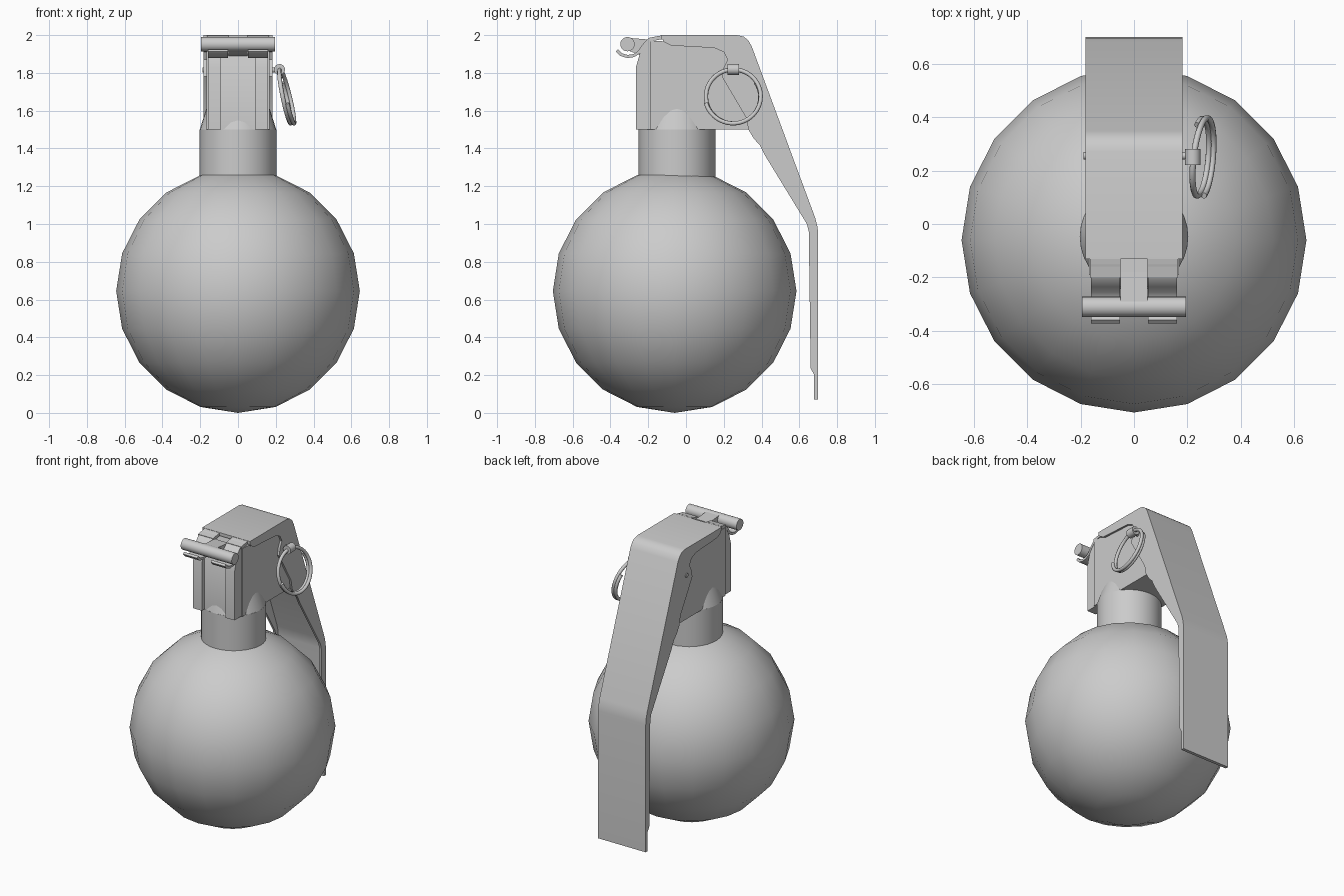
import bpy, bmesh, math
from mathutils import Vector, Matrix

if "Cube" in bpy.data.objects:
    bpy.data.objects.remove(bpy.data.objects["Cube"])


def finish(name, bm, angle=35):
    bmesh.ops.recalc_face_normals(bm, faces=bm.faces)
    me = bpy.data.meshes.new(name)
    bm.to_mesh(me)
    bm.free()
    ob = bpy.data.objects.new(name, me)
    bpy.context.collection.objects.link(ob)
    bpy.ops.object.select_all(action='DESELECT')
    ob.select_set(True)
    bpy.context.view_layer.objects.active = ob
    bpy.ops.object.shade_smooth_by_angle(angle=math.radians(angle))
    return ob


def prism(name, profile, *spans):
    """Extrude a (y, z) outline along x over one or more spans."""
    bm = bmesh.new()
    for x0, x1 in spans:
        a = [bm.verts.new((x0, y, z)) for y, z in profile]
        b = [bm.verts.new((x1, y, z)) for y, z in profile]
        bm.faces.new(a)
        bm.faces.new(b[::-1])
        for i in range(len(a)):
            j = (i + 1) % len(a)
            bm.faces.new((a[i], b[i], b[j], a[j]))
    return finish(name, bm)


def both(x0, x1):
    return (x0, x1), (-x1, -x0)


def sheet(path, t):
    """Closed outline of a bent sheet: the path plus its mitred offset to the right."""
    p = [Vector(q) for q in path]
    inner = []
    for i, q in enumerate(p):
        d0 = (q - p[max(i - 1, 0)]).normalized() if i else (p[1] - q).normalized()
        d1 = (p[i + 1] - q).normalized() if i < len(p) - 1 else d0
        n0, n1 = Vector((d0.y, -d0.x)), Vector((d1.y, -d1.x))
        m = (n0 + n1).normalized()
        inner.append(q + m * t / m.dot(n0))
    return [tuple(q) for q in p] + [tuple(q) for q in reversed(inner)]


def cylinder(name, r0, r1, depth, loc, axis='Z', seg=20):
    bm = bmesh.new()
    rot = {'Z': Matrix(), 'X': Matrix.Rotation(math.pi / 2, 4, 'Y'),
           'Y': Matrix.Rotation(math.pi / 2, 4, 'X')}[axis]
    bmesh.ops.create_cone(bm, cap_ends=True, segments=seg, radius1=r0, radius2=r1,
                          depth=depth, matrix=Matrix.Translation(loc) @ rot)
    return finish(name, bm)


# round body
bm = bmesh.new()
bmesh.ops.create_uvsphere(bm, u_segments=20, v_segments=10, radius=0.645,
                          matrix=Matrix.Translation((0, -0.06, 0.645)))
finish("round_body", bm)

# neck and its tapered fairing into the head
cylinder("neck", 0.203, 0.203, 0.26, (0, -0.048, 1.37), seg=32)
cylinder("neck_fairing", 0.203, 0.15, 0.17, (0, -0.048, 1.583), seg=32)

# fuze head: core with recessed front, side cheeks, narrower front ribs
core_top = [(0.31, 1.95), (-0.19, 1.97)]
prism("head_core", [(-0.235, 1.5), (0.33, 1.5)] + core_top + [(-0.235, 1.9)], (-0.1, 0.1))
prism("head_cheeks", [(-0.19, 1.5), (0.33, 1.5)] + core_top, *both(0.09, 0.168))
prism("head_front_ribs", [(-0.265, 1.5), (-0.18, 1.5), (-0.18, 1.97), (-0.215, 1.96),
                          (-0.245, 1.9), (-0.265, 1.83)], *both(0.09, 0.158))

# hinge arm and hinge pin
prism("hinge_arm", [(-0.18, 1.90), (-0.18, 1.975), (-0.30, 1.985), (-0.31, 1.92),
                    (-0.235, 1.89)], (-0.05, 0.05))
cylinder("hinge_pin", 0.038, 0.038, 0.39, (0, -0.31, 1.952), 'X', 20)

# safety lever: bent outer plate
prism("lever_plate", sheet([(-0.13, 2.0), (0.27, 2.0), (0.305, 1.992), (0.33, 1.972),
                            (0.348, 1.94), (0.685, 1.03), (0.695, 0.99), (0.70, 0.95),
                            (0.70, 0.07)], 0.022), (-0.182, 0.182))
prism("lever_front_plate", sheet([(-0.20, 1.985), (-0.12, 2.0)], 0.02), *both(0.05, 0.165))

# curled lever hooks under the hinge pin
prism("lever_hooks", sheet([(-0.15, 1.995), (-0.20, 1.982), (-0.235, 1.945), (-0.255, 1.915),
                            (-0.28, 1.899), (-0.31, 1.895), (-0.34, 1.904), (-0.36, 1.925)],
                           -0.016), *both(0.052, 0.16))

# folded lever flanges
prism("lever_flanges", [
    (-0.13, 2.0), (0.27, 2.0), (0.305, 1.992), (0.33, 1.972), (0.348, 1.94), (0.685, 1.03),
    (0.70, 0.95), (0.70, 0.2), (0.68, 0.2), (0.66, 0.235), (0.65, 0.96), (0.64, 1.0),
    (0.42, 1.36), (0.39, 1.42), (0.36, 1.45), (0.33, 1.5), (0.32, 1.56), (0.19, 1.78),
    (0.2, 1.83), (0.22, 1.87), (0.2, 1.91), (0.15, 1.932), (-0.08, 1.945), (-0.12, 1.965)],
    *both(0.166, 0.182))

# cross pin with its eyelet
cylinder("safety_pin", 0.014, 0.014, 0.4, (0.012, 0.255, 1.815), 'X', 12)
cylinder("pin_eyelet", 0.029, 0.029, 0.06, (0.22, 0.25, 1.818), 'Y', 16)

# split pull ring, tilted outward, as a swept coil
cu = bpy.data.curves.new("pull_ring", 'CURVE')
cu.dimensions = '3D'
cu.bevel_depth = 0.0115
cu.bevel_resolution = 2
cu.use_fill_caps = True
steps = 72
sp = cu.splines.new('POLY')
sp.points.add(steps)
centre = Vector((0.254, 0.25, 1.675))
down = Vector((0.065, 0, -0.29)).normalized()
side = Vector((0.1, 1, 0)).normalized()
out = side.cross(down)
for i, pt in enumerate(sp.points):
    t = i / steps
    a = -1.3 + t * 2 * math.pi * 1.55
    r = 0.149 - 0.006 * t
    p = centre + down * r * math.cos(a) + side * r * math.sin(a) + out * (t - 0.5) * 0.026
    pt.co = (*p, 1)
ring = bpy.data.objects.new("pull_ring", cu)
bpy.context.collection.objects.link(ring)
